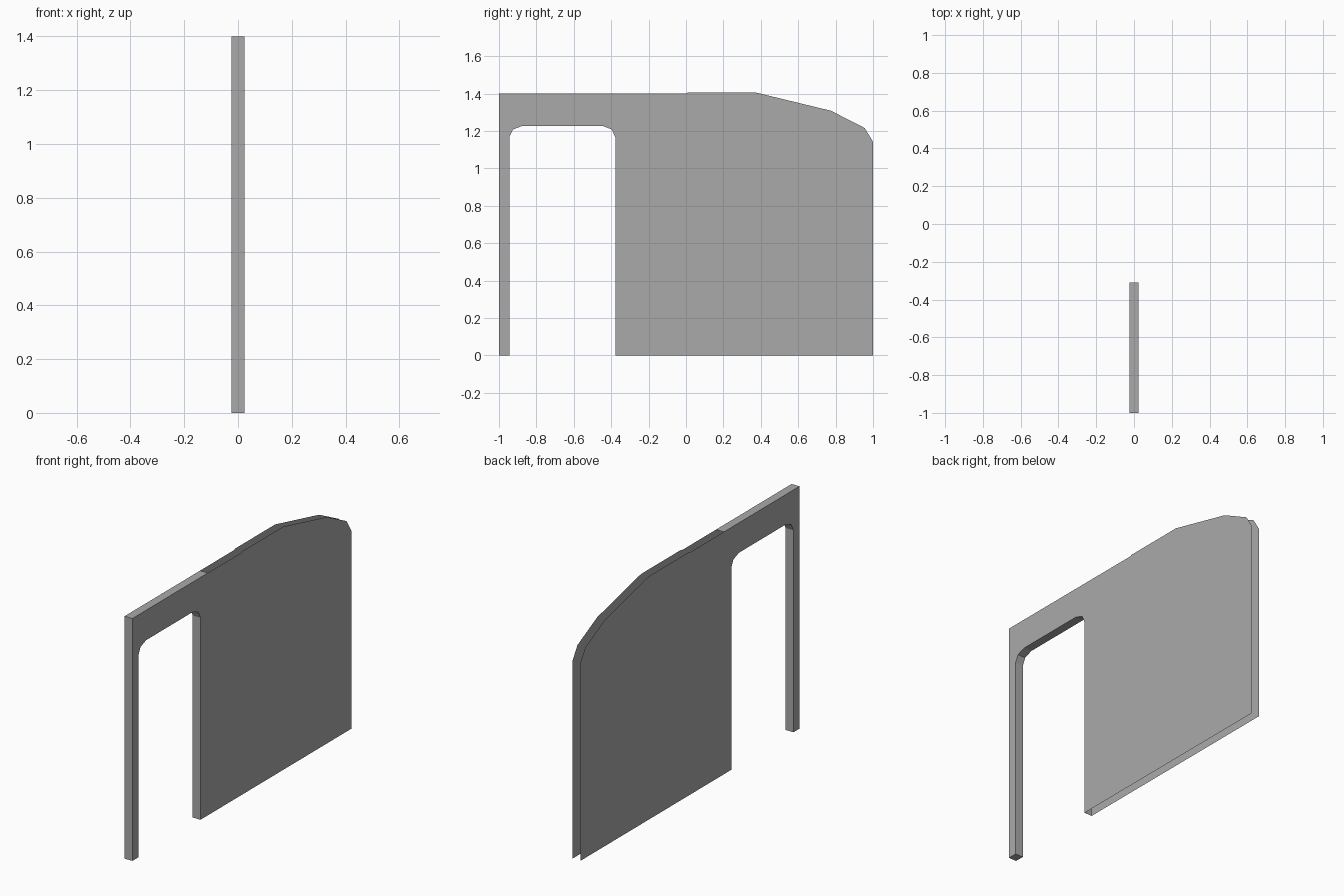
import bpy
import bmesh

cube = bpy.data.objects.get("Cube")
if cube:
    bpy.data.objects.remove(cube, do_unlink=True)

HALF = 0.025  # half the wall thickness

grey = bpy.data.materials.new("wall grey")
grey.use_nodes = True
grey.diffuse_color = (0.4, 0.4, 0.4, 1)
bsdf = next(n for n in grey.node_tree.nodes if n.type == 'BSDF_PRINCIPLED')
bsdf.inputs["Base Color"].default_value = (0.4, 0.4, 0.4, 1)

# Outline in (y, z): capped run from the top joint over the post and through the doorway
capped = [(-0.31, 1.40), (-1, 1.40), (-1, 0), (-0.945, 0),
          (-0.945, 1.167), (-0.925, 1.208), (-0.875, 1.227),
          (-0.447, 1.227), (-0.397, 1.208), (-0.378, 1.167), (-0.378, 0)]
# Uncapped run: floor, rear edge and sloping roof edge
uncapped = [(1, 0), (1, 1.142), (0.955, 1.216), (0.775, 1.308),
            (0.375, 1.405), (0.01, 1.405), (0, 1.40)]


def make_object(name, bm):
    mesh = bpy.data.meshes.new(name)
    bm.to_mesh(mesh)
    bm.free()
    mesh.materials.append(grey)
    obj = bpy.data.objects.new(name, mesh)
    bpy.context.collection.objects.link(obj)


def side_panel(name, x):
    """Flat wall skin facing away from the centre."""
    bm = bmesh.new()
    verts = [bm.verts.new((x, y, z)) for y, z in capped + uncapped]
    bm.faces.new(verts if x > 0 else verts[::-1])
    make_object(name, bm)


def edge_trim(name, path):
    """Strip joining the two skins along a path."""
    bm = bmesh.new()
    rows = [[bm.verts.new((x, y, z)) for x in (HALF, -HALF)] for y, z in path]
    for a, b in zip(rows, rows[1:]):
        bm.faces.new((b[0], a[0], a[1], b[1]))
    make_object(name, bm)


side_panel("left_wall_panel", HALF)
side_panel("right_wall_panel", -HALF)
edge_trim("post_and_doorway_edge", capped)
